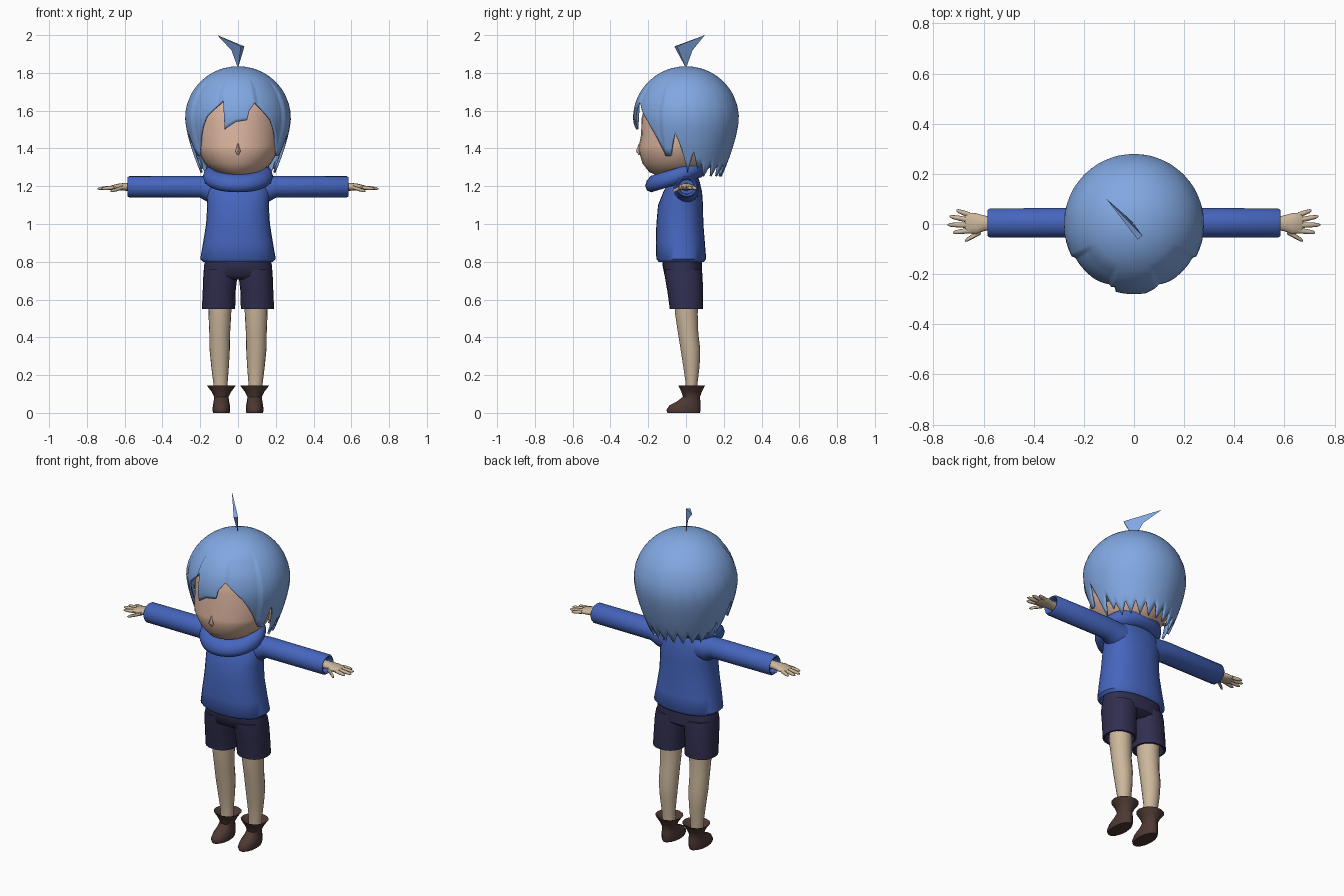
import bpy
import bmesh
import math

if "Cube" in bpy.data.objects:
    bpy.data.objects.remove(bpy.data.objects["Cube"], do_unlink=True)


def make_material(name, r, g, b):
    mat = bpy.data.materials.new(name)
    mat.use_nodes = True
    mat.diffuse_color = (r, g, b, 1)
    shader = mat.node_tree.nodes["Principled BSDF"]
    shader.inputs["Base Color"].default_value = (r, g, b, 1)
    shader.inputs["Roughness"].default_value = 0.8
    return mat


hair_blue = make_material("hair blue", 0.22, 0.39, 0.76)
knit_blue = make_material("sweater blue", 0.06, 0.13, 0.51)
shorts_navy = make_material("shorts navy", 0.03, 0.028, 0.08)
face_skin = make_material("face skin", 0.70, 0.45, 0.34)
body_skin = make_material("body skin", 0.60, 0.47, 0.33)
boot_brown = make_material("boot brown", 0.075, 0.04, 0.033)


def finish(name, bm, mat, mirror=False, angle=50, thickness=0):
    """Turn a bmesh into a named, shaded object with its modifiers."""
    bmesh.ops.recalc_face_normals(bm, faces=bm.faces[:])
    mesh = bpy.data.meshes.new(name)
    bm.to_mesh(mesh)
    bm.free()
    mesh.materials.append(mat)
    obj = bpy.data.objects.new(name, mesh)
    bpy.context.collection.objects.link(obj)
    bpy.ops.object.select_all(action='DESELECT')
    obj.select_set(True)
    bpy.context.view_layer.objects.active = obj
    bpy.ops.object.shade_smooth_by_angle(angle=math.radians(angle))
    if thickness:
        solid = obj.modifiers.new("thickness", 'SOLIDIFY')
        solid.thickness = thickness
        solid.offset = -1
    if mirror:
        obj.modifiers.new("mirror", 'MIRROR')
    return obj


def bridge(bm, loops):
    for low, high in zip(loops, loops[1:]):
        n = len(low)
        for i in range(n):
            j = (i + 1) % n
            bm.faces.new((low[i], low[j], high[j], high[i]))


def loft(name, mat, rings, axis='z', segs=20, mirror=False, power=1.0, angle=50):
    """Rings are (position on axis, centre, radius, y min, y max)."""
    bm = bmesh.new()
    loops = []
    for pos, centre, radius, y_min, y_max in rings:
        loop = []
        for i in range(segs):
            a = math.tau * i / segs
            c, s = math.cos(a), math.sin(a)
            u = centre + radius * math.copysign(abs(c) ** power, c)
            y = (y_min + y_max) / 2 + (y_max - y_min) / 2 * math.copysign(abs(s) ** power, s)
            loop.append(bm.verts.new((u, y, pos) if axis == 'z' else (pos, y, u)))
        loops.append(loop)
    bridge(bm, loops)
    bm.faces.new(loops[0])
    bm.faces.new(loops[-1])
    return finish(name, bm, mat, mirror, angle)


# Head, nose, ears and neck
loft("head", face_skin, [
    (1.255, 0, 0.05, -0.15, 0.05), (1.275, 0, 0.12, -0.195, 0.1),
    (1.32, 0, 0.175, -0.23, 0.15), (1.385, 0, 0.212, -0.25, 0.18),
    (1.41, 0, 0.217, -0.25, 0.19), (1.47, 0, 0.222, -0.238, 0.2),
    (1.56, 0, 0.22, -0.235, 0.22), (1.66, 0, 0.2, -0.21, 0.2),
    (1.75, 0, 0.12, -0.13, 0.12)], segs=28)
loft("nose", face_skin, [
    (1.365, 0, 0.004, -0.25, -0.24), (1.385, 0, 0.014, -0.265, -0.23),
    (1.425, 0, 0.004, -0.25, -0.23)], segs=8)
loft("ear", face_skin, [
    (1.36, 0.2, 0.015, 0, 0.03), (1.42, 0.215, 0.025, -0.02, 0.05),
    (1.46, 0.21, 0.015, 0, 0.04)], segs=10, mirror=True)
loft("neck", body_skin, [
    (1.15, 0, 0.06, -0.06, 0.06), (1.32, 0, 0.06, -0.06, 0.06)], segs=16)

# Hair shell: a dome whose lower edge follows the fringe and locks
FRINGE = [(-52, 1.46), (-38, 1.57), (-17.5, 1.655), (-15, 1.50), (-2.5, 1.54),
          (10, 1.55), (12.5, 1.60), (20, 1.645), (40, 1.55), (52, 1.46)]
SIDE = [(62, 1.36), (70, 1.36), (77.5, 1.48), (85, 1.39), (92.5, 1.27),
        (100, 1.38), (107.5, 1.29), (112.5, 1.32)]
EDGE = [(-a, z) for a, z in reversed(SIDE)] + FRINGE + SIDE


def hair_edge(deg):
    if abs(deg) >= 112.5:
        wave = abs((abs(deg) - 112.5) / 15 % 1 - 0.5) * 2
        return 1.25 + 0.07 * wave
    for (a, za), (b, zb) in zip(EDGE, EDGE[1:]):
        if a <= deg <= b:
            return za + (zb - za) * (deg - a) / (b - a)


def hair_radius(z, deg):
    if z > 1.56:
        r = 0.28 * math.sqrt(max(0, 1 - ((z - 1.56) / 0.275) ** 2))
    else:
        r = 0.28 * (1 - 0.28 * ((1.56 - z) / 0.28) ** 1.5)
    if 20 < abs(deg) < 61 and z < 1.76:
        r *= 0.965
    return r


def build_hair():
    bm = bmesh.new()
    angles = [-180 + 2.5 * i for i in range(144)]
    loops = []
    upper = [1.56 + 0.275 * math.cos(math.radians(t)) for t in range(8, 65, 7)]
    for row in range(len(upper) + 8):
        loop = []
        for deg in angles:
            if row < len(upper):
                z = upper[row]
            else:
                t = (row - len(upper) + 1) / 8
                z = upper[-1] + (hair_edge(deg) - upper[-1]) * t
            r, a = hair_radius(z, deg), math.radians(deg)
            loop.append(bm.verts.new((r * math.sin(a), -r * math.cos(a), z)))
        loops.append(loop)
    bridge(bm, loops)
    pole = bm.verts.new((0, 0, 1.835))
    for i, v in enumerate(loops[0]):
        bm.faces.new((v, pole, loops[0][i - 1]))
    finish("hair", bm, hair_blue, angle=60, thickness=0.012)


build_hair()

# Single tuft standing on the crown
bm = bmesh.new()
base, left, right, middle, tip = [bm.verts.new(p) for p in (
    (0, 0, 1.825), (0.015, -0.062, 1.94), (0.034, -0.047, 1.94),
    (-0.035, 0.035, 1.92), (-0.11, 0.1, 2.0))]
for face in ((base, left, right), (left, right, tip), (base, left, middle),
             (left, tip, middle), (base, right, middle), (right, tip, middle)):
    bm.faces.new(face)
finish("hair_tuft", bm, hair_blue, angle=20)

# Sweater: body, sleeves and rolled collar
loft("sweater_body", knit_blue, [
    (0.84, 0, 0.17, -0.13, 0.085), (0.8, 0, 0.185, -0.145, 0.095),
    (0.815, 0, 0.2, -0.157, 0.107), (0.9, 0, 0.185, -0.16, 0.1),
    (1.0, 0, 0.169, -0.157, 0.092), (1.1, 0, 0.163, -0.148, 0.09),
    (1.17, 0, 0.168, -0.12, 0.085), (1.225, 0, 0.16, -0.09, 0.072),
    (1.26, 0, 0.1, -0.07, 0.06)], segs=28, power=0.88)
loft("sleeve", knit_blue, [
    (0.1, 1.18, 0.07, -0.07, 0.07), (0.155, 1.183, 0.07, -0.065, 0.068),
    (0.2, 1.197, 0.058, -0.055, 0.065), (0.575, 1.197, 0.057, -0.055, 0.063),
    (0.585, 1.197, 0.05, -0.048, 0.056), (0.58, 1.197, 0.042, -0.04, 0.048),
    (0.55, 1.197, 0.038, -0.035, 0.043)], axis='x', segs=18, mirror=True)


def build_collar():
    bm = bmesh.new()
    loops = []
    for i in range(32):
        a = math.tau * i / 32
        loop = []
        for j in range(10):
            b = math.tau * j / 10
            x = (0.14 + 0.046 * math.cos(b)) * math.cos(a)
            y = (0.12 + 0.046 * math.cos(b)) * math.sin(a)
            loop.append(bm.verts.new((x, y - 0.05, 1.252 + 0.3 * y + 0.046 * math.sin(b))))
        loops.append(loop)
    bridge(bm, loops + loops[:1])
    finish("collar", bm, knit_blue)


build_collar()

# Hands: palm, four fingers and thumb
loft("palm", body_skin, [
    (0.55, 1.197, 0.022, -0.025, 0.03), (0.595, 1.197, 0.021, -0.028, 0.034),
    (0.63, 1.196, 0.018, -0.042, 0.044), (0.665, 1.193, 0.013, -0.038, 0.046),
    (0.675, 1.192, 0.007, -0.034, 0.042)], axis='x', segs=14, mirror=True)
FINGERS = {"index_finger": (0.655, -0.026, 0.722, -0.034),
           "middle_finger": (0.66, -0.005, 0.743, -0.003),
           "ring_finger": (0.66, 0.016, 0.735, 0.03),
           "little_finger": (0.655, 0.036, 0.708, 0.054),
           "thumb": (0.61, -0.03, 0.675, -0.068)}
for name, (x0, y0, x1, y1) in FINGERS.items():
    drop = 0.02 if name == "thumb" else 0.006
    rings = []
    for t, r in ((0, 0.011), (0.5, 0.01), (0.85, 0.008), (1, 0.003)):
        y = y0 + (y1 - y0) * t
        rings.append((x0 + (x1 - x0) * t, 1.193 - drop * t, r, y - r, y + r))
    loft(name, body_skin, rings, axis='x', segs=8, mirror=True)

# Shorts: hips and two open legs
loft("shorts_hips", shorts_navy, [
    (0.705, 0, 0.12, -0.08, 0.06), (0.725, 0, 0.183, -0.113, 0.086),
    (0.78, 0, 0.18, -0.124, 0.085), (0.84, 0, 0.165, -0.125, 0.08)],
    segs=24, power=0.85)
loft("shorts_leg", shorts_navy, [
    (0.6, 0.1, 0.06, -0.06, 0.065), (0.55, 0.103, 0.078, -0.075, 0.08),
    (0.55, 0.103, 0.088, -0.086, 0.091), (0.64, 0.1, 0.087, -0.098, 0.09),
    (0.72, 0.094, 0.09, -0.112, 0.088), (0.76, 0.09, 0.088, -0.115, 0.084)],
    segs=20, mirror=True, power=0.9)

# Legs
loft("leg", body_skin, [
    (0.1, 0.092, 0.036, -0.003, 0.06), (0.16, 0.093, 0.038, -0.003, 0.062),
    (0.25, 0.095, 0.047, -0.016, 0.073), (0.34, 0.097, 0.054, -0.03, 0.076),
    (0.42, 0.097, 0.055, -0.043, 0.066), (0.52, 0.096, 0.06, -0.058, 0.063),
    (0.64, 0.096, 0.063, -0.065, 0.065)], segs=18, mirror=True)

# Boots with flared cuffs
loft("boot", boot_brown, [
    (0, 0.088, 0.044, -0.1, 0.076), (0.015, 0.088, 0.047, -0.107, 0.08),
    (0.04, 0.088, 0.045, -0.09, 0.08), (0.06, 0.088, 0.041, -0.05, 0.078),
    (0.085, 0.088, 0.038, -0.018, 0.075), (0.11, 0.088, 0.05, -0.025, 0.085),
    (0.145, 0.088, 0.077, -0.043, 0.103), (0.14, 0.088, 0.066, -0.033, 0.092),
    (0.11, 0.09, 0.036, -0.005, 0.065)], segs=14, mirror=True)
